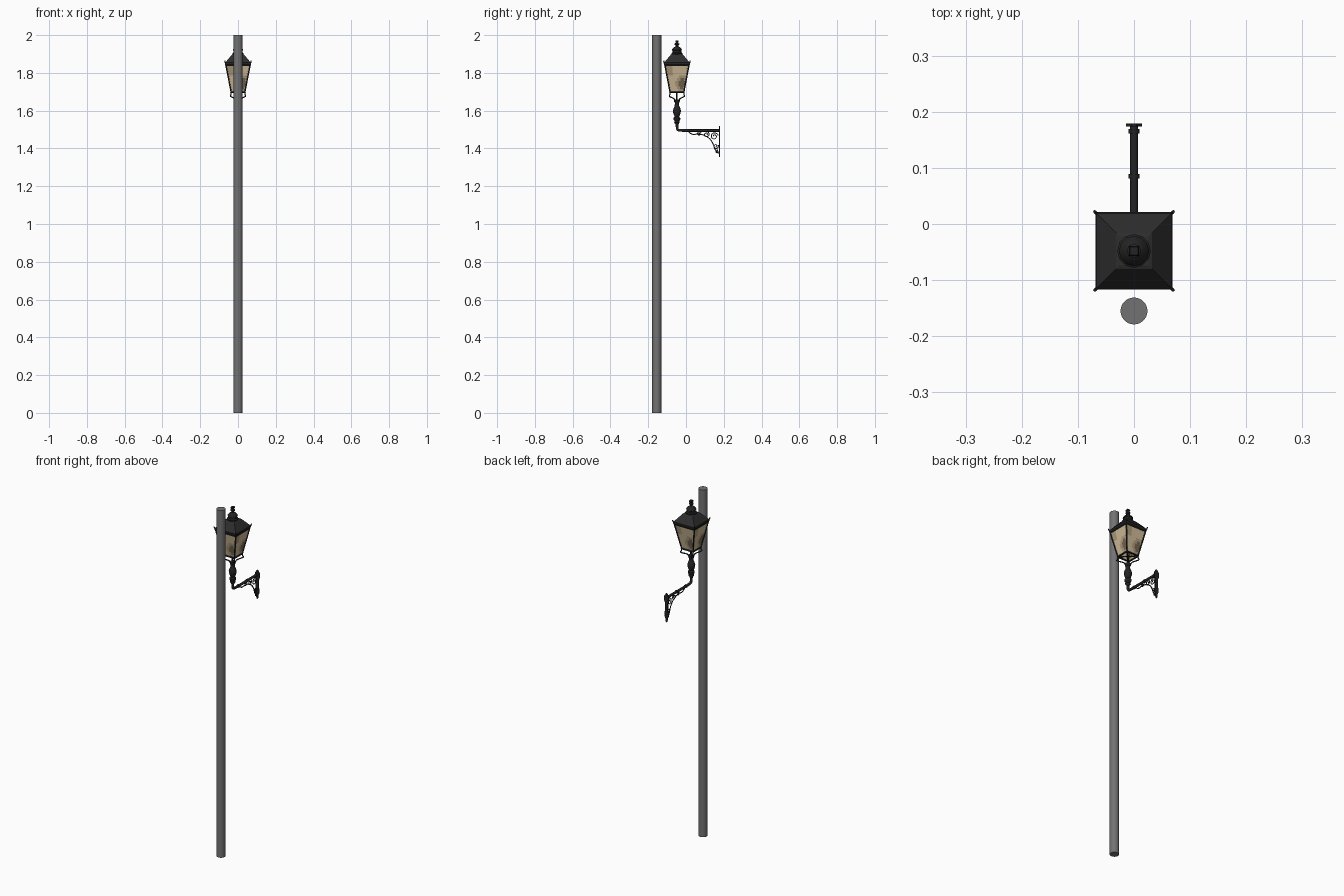
import bpy, bmesh, math
from mathutils import Vector

if "Cube" in bpy.data.objects:
    bpy.data.objects.remove(bpy.data.objects["Cube"])

CY = -0.048          # lantern axis in y


def material(name, rgb):
    m = bpy.data.materials.new(name)
    m.diffuse_color = (*rgb, 1)
    m.use_nodes = True
    m.node_tree.nodes["Principled BSDF"].inputs["Base Color"].default_value = m.diffuse_color
    return m


IRON = material("black_iron", (0.017, 0.017, 0.017))
ROOF = material("roof_iron", (0.026, 0.026, 0.026))
GREY = material("grey_pole", (0.17, 0.17, 0.17))
CREAM = material("glass_cream", (0.62, 0.49, 0.31))
TAN = material("glass_tan", (0.42, 0.33, 0.20))
BROWN = material("glass_brown", (0.17, 0.13, 0.08))


def finish(name, bm, *mats, smooth=True):
    bmesh.ops.recalc_face_normals(bm, faces=bm.faces)
    me = bpy.data.meshes.new(name)
    bm.to_mesh(me)
    bm.free()
    for m in mats:
        me.materials.append(m)
    ob = bpy.data.objects.new(name, me)
    bpy.context.collection.objects.link(ob)
    if smooth:
        bpy.ops.object.select_all(action='DESELECT')
        ob.select_set(True)
        bpy.context.view_layer.objects.active = ob
        bpy.ops.object.shade_smooth_by_angle(angle=math.radians(40))
    return ob


def lathe(name, profile, x, y, segs, mat, turn=0.0, smooth=True):
    """Stack of rings (radius, z), capped at both ends."""
    bm = bmesh.new()
    rings = [[bm.verts.new((x + r * math.cos(turn + 2 * math.pi * i / segs),
                            y + r * math.sin(turn + 2 * math.pi * i / segs), z))
              for i in range(segs)] for r, z in profile]
    for a, b in zip(rings, rings[1:]):
        for i in range(segs):
            j = (i + 1) % segs
            bm.faces.new((a[i], a[j], b[j], b[i]))
    bm.faces.new(rings[0])
    bm.faces.new(rings[-1])
    return finish(name, bm, mat, smooth=smooth)


def square(name, profile, mat):
    """Square stack given as (half width, z)."""
    return lathe(name, [(h * math.sqrt(2), z) for h, z in profile],
                 0, CY, 4, mat, math.pi / 4, False)


def tube(name, pts, r, mat=IRON, spline='NURBS', res=2):
    cu = bpy.data.curves.new(name, 'CURVE')
    cu.dimensions = '3D'
    cu.bevel_depth = r
    cu.bevel_resolution = res
    cu.use_fill_caps = True
    sp = cu.splines.new(spline)
    sp.points.add(len(pts) - 1)
    for p, co in zip(sp.points, pts):
        p.co = (*co, 1)
    if spline == 'NURBS':
        sp.use_endpoint_u = True
        sp.order_u = 3
        sp.resolution_u = 5
    tmp = bpy.data.objects.new(name + "_path", cu)
    bpy.context.collection.objects.link(tmp)
    dg = bpy.context.evaluated_depsgraph_get()
    me = bpy.data.meshes.new_from_object(tmp.evaluated_get(dg))
    bpy.data.objects.remove(tmp)
    bm = bmesh.new()
    bm.from_mesh(me)
    bpy.data.meshes.remove(me)
    return finish(name, bm, mat)


# Pole
lathe("pole", [(0.024, 0), (0.024, 2)], 0, -0.155, 28, GREY)

# Lantern roof, vent and finial
square("eave", [(0.066, 1.842), (0.069, 1.848), (0.069, 1.855)], IRON)
square("roof", [(0.067, 1.855), (0.032, 1.897), (0.026, 1.899)], ROOF)
lathe("roof_vent", [(0.024, 1.895), (0.030, 1.899), (0.030, 1.905), (0.023, 1.909),
                    (0.023, 1.918), (0.027, 1.921), (0.025, 1.926), (0.015, 1.936),
                    (0.009, 1.940)], 0, CY, 12, IRON)
lathe("finial", [(0.007, 1.938), (0.007, 1.945), (0.013, 1.950), (0.013, 1.954),
                 (0.006, 1.959)], 0, CY, 8, IRON)
square("finial_tip", [(0.005, 1.957), (0.009, 1.966), (0.007, 1.972)], IRON)

# Glass panels with stained patches chosen by position
LOW, HIGH, N = (0.036, 1.70), (0.064, 1.845), 10
bm = bmesh.new()
for k in range(4):
    c, s = round(math.cos(k * math.pi / 2)), round(math.sin(k * math.pi / 2))
    grid = []
    for j in range(N + 1):
        v = j / N
        h = LOW[0] + (HIGH[0] - LOW[0]) * v
        z = LOW[1] + (HIGH[1] - LOW[1]) * v
        row = []
        for i in range(N + 1):
            u = (2 * i / N - 1) * h
            row.append(bm.verts.new((h * c - u * s, CY + h * s + u * c, z)))
        grid.append(row)
    for j in range(N):
        for i in range(N):
            f = bm.faces.new((grid[j][i], grid[j][i + 1],
                              grid[j + 1][i + 1], grid[j + 1][i]))
            u, v = (i + 0.5) / N, (j + 0.5) / N
            d = math.hypot(u - 0.8, (v - 0.3) * 1.3)
            f.material_index = 2 if d < 0.22 else 1 if d < 0.36 or (v > 0.6 and u < 0.35) else 0
finish("glass_panels", bm, CREAM, TAN, BROWN, smooth=False)

# Lantern frame: corner bars, base ring, corner knobs and curved supports
corners = [(1, 1), (-1, 1), (-1, -1), (1, -1)]
for n, (sx, sy) in enumerate(corners):
    def at(h, z):
        return (sx * h, CY + sy * h, z)
    tx, ty = corners[(n + 1) % 4]
    tube(f"corner_bar_{n}", [at(0.036, 1.697), at(0.0655, 1.85)], 0.0038, spline='POLY', res=1)
    tube(f"base_rail_{n}", [at(0.037, 1.698), (tx * 0.037, CY + ty * 0.037, 1.698)],
         0.0045, spline='POLY', res=1)
    tube(f"top_rail_{n}", [at(0.064, 1.841), (tx * 0.064, CY + ty * 0.064, 1.841)],
         0.004, spline='POLY', res=1)
    tube(f"eave_knob_{n}", [at(0.064, 1.845), at(0.068, 1.852), at(0.070, 1.864)],
         0.003, res=1)
    tube(f"lantern_support_{n}", [at(0.036, 1.700), at(0.036, 1.685), at(0.043, 1.676),
                                  at(0.024, 1.668), at(0.010, 1.660), at(0.008, 1.640)],
         0.0032, res=1)
lathe("lantern_rod", [(0.004, 1.64), (0.004, 1.70)], 0, CY, 8, IRON)
for n in range(2):
    a = 0.037 * (1 - 2 * n)
    tube(f"base_cross_{n}", [(-0.037, CY - a, 1.698), (0.037, CY + a, 1.698)],
         0.003, spline='POLY', res=1)

# Turned stem
lathe("stem", [(0.008, 1.660), (0.015, 1.656), (0.015, 1.648), (0.011, 1.642),
               (0.012, 1.625), (0.017, 1.615), (0.021, 1.602), (0.020, 1.590),
               (0.015, 1.575), (0.012, 1.568), (0.018, 1.562), (0.018, 1.553),
               (0.013, 1.546), (0.015, 1.537), (0.009, 1.530), (0.008, 1.525)],
      0, CY, 12, IRON)

# Wall arm with elbow and collars
tube("arm", [(0, CY, 1.535), (0, CY, 1.515), (0, CY + 0.003, 1.496), (0, CY + 0.03, 1.495),
             (0, 0.02, 1.495), (0, 0.176, 1.495)], 0.0072, res=3)
for n, y in enumerate((0.002, 0.085, 0.165)):
    tube(f"arm_collar_{n}", [(0, y - 0.004, 1.495), (0, y + 0.004, 1.495)],
         0.0095, spline='POLY', res=3)


# Scrollwork under the arm
def scroll(name, y, z, r, start, turns):
    pts = []
    for i in range(15):
        t = i / 14
        a = start + turns * 2 * math.pi * t
        q = r * (1 - 0.75 * t)
        pts.append((0, y + q * math.cos(a), z + q * math.sin(a)))
    tube(name, pts, 0.0026, res=1)


tube("bracket_brace", [(0, 0.012, 1.490), (0, 0.03, 1.470), (0, 0.07, 1.480),
                       (0, 0.12, 1.460), (0, 0.145, 1.425), (0, 0.155, 1.385),
                       (0, 0.174, 1.375)], 0.003, res=1)
scroll("scroll_front", 0.070, 1.478, 0.012, 0.5, 1.3)
scroll("scroll_middle", 0.108, 1.474, 0.017, 1.6, -1.4)
scroll("scroll_back", 0.150, 1.464, 0.022, 0.2, 1.5)
scroll("scroll_lower", 0.158, 1.412, 0.015, 0.4, -1.4)
scroll("scroll_tail", 0.166, 1.383, 0.010, 1.2, 1.2)

# Shaped wall plate, half outline mirrored across x
half = [(0.004, 1.520), (0.008, 1.512), (0.014, 1.505), (0.014, 1.478), (0.009, 1.465),
        (0.009, 1.420), (0.013, 1.408), (0.013, 1.392), (0.007, 1.380), (0.006, 1.365),
        (0.002, 1.355)]
bm = bmesh.new()
face = bm.faces.new([bm.verts.new((x, 0.174, z)) for x, z in half] +
                    [bm.verts.new((-x, 0.174, z)) for x, z in reversed(half)])
ext = bmesh.ops.extrude_face_region(bm, geom=[face])
for v in ext["geom"]:
    if isinstance(v, bmesh.types.BMVert):
        v.co.y = 0.179
finish("wall_plate", bm, IRON, smooth=False)
